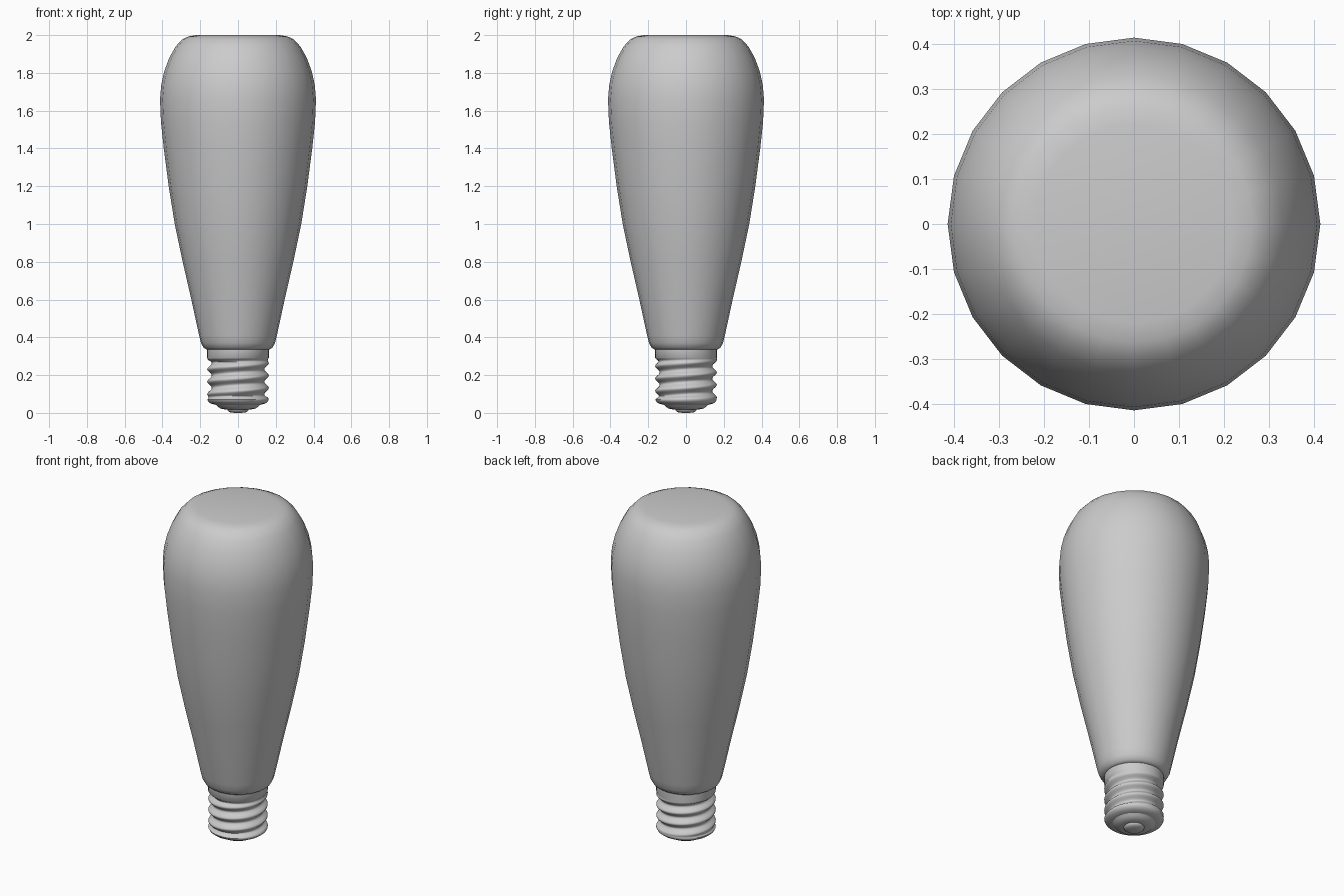
import bpy, bmesh, math

cube = bpy.data.objects.get("Cube")
if cube:
    bpy.data.objects.remove(cube)


def make_material(name, colour):
    mat = bpy.data.materials.new(name)
    mat.use_nodes = True
    mat.diffuse_color = colour
    mat.node_tree.nodes["Principled BSDF"].inputs["Base Color"].default_value = colour
    return mat


grey = make_material("plain_grey", (0.6, 0.6, 0.6, 1))


def lathe(name, rows, sides, radius=lambda r, z, a: r, angle=40):
    """Stack rings of (radius, height), with flat caps at both ends."""
    bm = bmesh.new()
    rings = []
    for r, z in rows:
        ring = []
        for i in range(sides):
            a = math.tau * i / sides
            rr = radius(r, z, a)
            ring.append(bm.verts.new((rr * math.cos(a), rr * math.sin(a), z)))
        rings.append(ring)
    for low, high in zip(rings, rings[1:]):
        for i in range(sides):
            j = (i + 1) % sides
            bm.faces.new((low[i], low[j], high[j], high[i]))
    bm.faces.new(rings[0][::-1])
    bm.faces.new(rings[-1])
    mesh = bpy.data.meshes.new(name)
    bm.to_mesh(mesh)
    bm.free()
    mesh.materials.append(grey)
    obj = bpy.data.objects.new(name, mesh)
    bpy.context.collection.objects.link(obj)
    bpy.ops.object.select_all(action='DESELECT')
    obj.select_set(True)
    bpy.context.view_layer.objects.active = obj
    bpy.ops.object.shade_smooth_by_angle(angle=math.radians(angle))
    return obj


# Tapered glass envelope with a rounded shoulder and flat crown
glass = [(0.165, 0.335), (0.182, 0.345), (0.196, 0.37), (0.206, 0.41),
         (0.247, 0.6), (0.293, 0.8), (0.335, 1.0), (0.367, 1.2),
         (0.393, 1.4), (0.408, 1.54), (0.413, 1.66), (0.406, 1.74),
         (0.39, 1.81), (0.364, 1.88), (0.33, 1.94), (0.295, 1.978),
         (0.262, 1.993), (0.22, 2.0)]
lathe("glass_envelope", glass, 24)

# Screw base: the groove climbs one pitch per turn and fades at both ends
PITCH, LOW, HIGH = 0.066, 0.07, 0.29


def thread(r, z, a):
    fade = max(0, min(1, (z - LOW) / 0.02, (HIGH - z) / 0.02))
    wave = 0.5 - 0.5 * math.cos(math.tau * (z / PITCH - a / math.tau))
    return r - 0.024 * fade * wave


steps = 56
screw = [(0.163, LOW + (HIGH - LOW) * i / steps) for i in range(steps + 1)]
screw = [(0.12, 0.043), (0.145, 0.05), (0.158, 0.06)] + screw + [(0.163, 0.345)]
lathe("screw_base", screw, 48, thread, 60)

# Stepped insulator and contact at the foot
lathe("base_insulator", [(0.07, 0.018), (0.095, 0.024), (0.108, 0.034), (0.125, 0.05)], 32)
lathe("foot_contact", [(0.02, 0), (0.045, 0.004), (0.055, 0.012), (0.058, 0.022)], 24)
